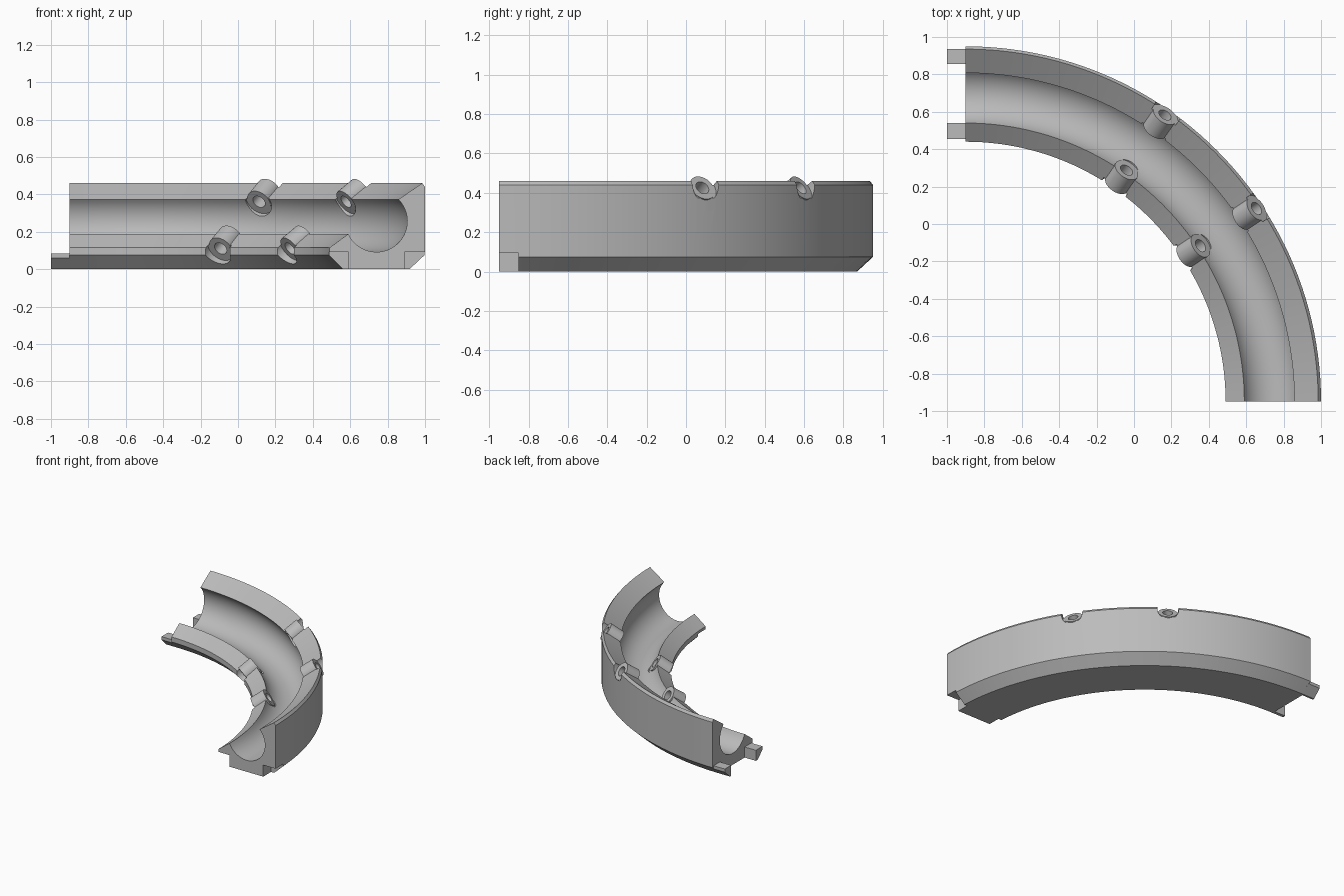
import bpy, bmesh, math
from mathutils import Vector, Matrix

if "Cube" in bpy.data.objects:
    bpy.data.objects.remove(bpy.data.objects["Cube"])

CX, CY = -0.9, -0.95          # centre of the bend
SLOPE = math.radians(35)      # tilt of the parting face

grey = bpy.data.materials.new("light_grey")
grey.use_nodes = True
colour = (0.5, 0.5, 0.5, 1)
grey.diffuse_color = colour
grey.node_tree.nodes["Principled BSDF"].inputs["Base Color"].default_value = colour


def loft(name, rings):
    """Solid through a list of matching closed rings."""
    bm = bmesh.new()
    loops = [[bm.verts.new(p) for p in ring] for ring in rings]
    for a, b in zip(loops, loops[1:]):
        for i in range(len(a)):
            j = (i + 1) % len(a)
            bm.faces.new((a[i], a[j], b[j], b[i]))
    bm.faces.new(loops[0])
    bm.faces.new(loops[-1])
    bmesh.ops.recalc_face_normals(bm, faces=bm.faces)
    mesh = bpy.data.meshes.new(name)
    bm.to_mesh(mesh)
    bm.free()
    obj = bpy.data.objects.new(name, mesh)
    bpy.context.collection.objects.link(obj)
    mesh.materials.append(grey)
    return obj


def at(r, z, angle):
    return Vector((CX + r * math.cos(angle), CY + r * math.sin(angle), z))


def rod(name, start, end, radius, sides=32):
    turn = (end - start).to_track_quat('Z', 'Y').to_matrix()
    circle = [turn @ Vector((radius * math.cos(t), radius * math.sin(t), 0))
              for t in (2 * math.pi * i / sides for i in range(sides))]
    return loft(name, [[p + c for p in circle] for c in (start, end)])


def combine(target, tool, operation):
    mod = target.modifiers.new("bool", 'BOOLEAN')
    mod.operation, mod.object, mod.solver = operation, tool, 'EXACT'
    bpy.context.view_layer.objects.active = target
    bpy.ops.object.modifier_apply(modifier=mod.name)
    bpy.data.objects.remove(tool)


# Curved half-channel: outer wall, sloped parting faces, round groove
groove_r, groove_z, groove_rad = 1.64, 0.257, 0.165
a0, a1 = math.radians(44.5), math.radians(-155.5)
groove = [(groove_r + groove_rad * math.cos(a), groove_z + groove_rad * math.sin(a))
          for a in (a0 + (a1 - a0) * i / 28 for i in range(29))]
profile = [(1.465, 0), (1.82, 0), (1.9, 0.075), (1.9, 0.44), (1.885, 0.46)]
profile += groove + [(1.39, 0.115), (1.39, 0.075)]
steps = 48
channel = loft("channel", [[at(r, z, math.pi / 2 * i / steps) for r, z in profile]
                           for i in range(steps + 1)])

# Sockets under the front end
for x0, x1 in ((0.89, 1.1), (0.4, 0.59)):
    box = [(x0, -0.05), (x1, -0.05), (x1, 0.093), (x0, 0.093)]
    combine(channel, loft("socket", [[(x, y, z) for x, z in box]
                                     for y in (-1.05, -0.85)]), 'DIFFERENCE')

# Screw bosses lying in the parting face, with recesses at both ends
for angle in (math.radians(33.6), math.radians(55.2)):
    axis = Vector((math.cos(SLOPE) * math.cos(angle),
                   math.cos(SLOPE) * math.sin(angle), math.sin(SLOPE)))
    for r, z in ((1.776, 0.362), (1.417, 0.112)):
        low = at(r, z, angle)
        high = low + axis * 0.108
        gap = axis * 0.15
        combine(channel, rod("recess", low - gap, low, 0.08), 'DIFFERENCE')
        combine(channel, rod("recess", high, high + gap, 0.08), 'DIFFERENCE')
        tip = axis * 0.003
        combine(channel, rod("boss", low - tip, high + tip, 0.07), 'UNION')
        combine(channel, rod("bore", low - gap, high + gap, 0.037), 'DIFFERENCE')

# Locating pegs on the far end
pegs = {"outer_peg": [(1.805, 0), (1.82, 0), (1.885, 0.06), (1.885, 0.085), (1.805, 0.085)],
        "inner_peg": [(1.49, 0), (1.465, 0), (1.405, 0.06), (1.405, 0.085), (1.49, 0.085)]}
for name, shape in pegs.items():
    loft(name, [[(x, CY + r, z) for r, z in shape] for x in (-1, -0.89)])

# Smooth curves, sharp edges
bpy.ops.object.select_all(action='DESELECT')
channel.select_set(True)
bpy.context.view_layer.objects.active = channel
bpy.ops.object.shade_smooth_by_angle(angle=math.radians(30))
